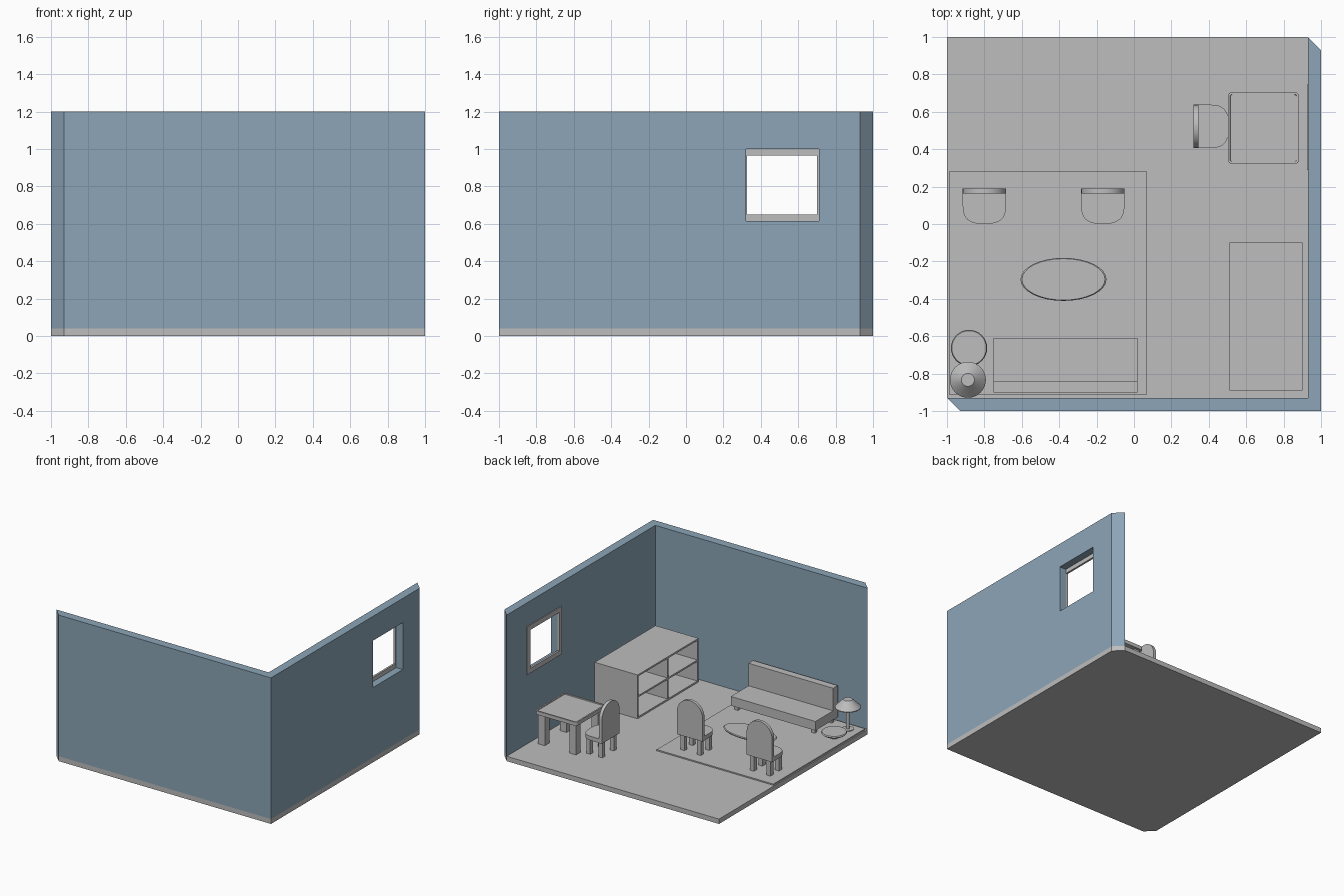
import bpy, bmesh, math
from mathutils import Matrix, Vector

if "Cube" in bpy.data.objects:
    bpy.data.objects.remove(bpy.data.objects["Cube"])


def material(name, rgb):
    m = bpy.data.materials.new(name)
    m.diffuse_color = (*rgb, 1)
    m.use_nodes = True
    m.node_tree.nodes["Principled BSDF"].inputs["Base Color"].default_value = m.diffuse_color
    return m


GRAY = material("light_gray", (0.51, 0.51, 0.51))
BLUE = material("dusty_blue", (0.265, 0.375, 0.475))
ID = Matrix.Identity(4)


def finish(name, bm, mat, matrix=ID, smooth=False):
    bmesh.ops.recalc_face_normals(bm, faces=bm.faces)
    me = bpy.data.meshes.new(name)
    bm.to_mesh(me)
    bm.free()
    me.transform(matrix)
    me.materials.append(mat)
    ob = bpy.data.objects.new(name, me)
    bpy.context.collection.objects.link(ob)
    if smooth:
        bpy.ops.object.select_all(action='DESELECT')
        ob.select_set(True)
        bpy.context.view_layer.objects.active = ob
        bpy.ops.object.shade_smooth_by_angle(angle=math.radians(35))
    return ob


def prism(name, outline, z0, z1, mat=GRAY, matrix=ID, smooth=False, inset=0):
    bm = bmesh.new()
    lo = [bm.verts.new((x, y, z0)) for x, y in outline]
    hi = [bm.verts.new((x, y, z1)) for x, y in outline]
    n = len(outline)
    bm.faces.new(lo[::-1])
    top = bm.faces.new(hi)
    for i in range(n):
        j = (i + 1) % n
        bm.faces.new((lo[i], lo[j], hi[j], hi[i]))
    if inset:
        bmesh.ops.recalc_face_normals(bm, faces=bm.faces)
        bmesh.ops.inset_region(bm, faces=[top], thickness=inset)
        res = bmesh.ops.inset_region(bm, faces=[top], thickness=0.002, depth=-0.006)
    return finish(name, bm, mat, matrix, smooth)


def box(name, x0, x1, y0, y1, z0, z1, mat=GRAY, matrix=ID):
    return prism(name, [(x0, y0), (x1, y0), (x1, y1), (x0, y1)], z0, z1, mat, matrix)


def lathe(name, profile, cx, cy, sy=1, sides=32):
    """Closed solid of revolution from (radius, z) rings."""
    bm = bmesh.new()
    rings = [[bm.verts.new((cx + r * math.cos(2 * math.pi * i / sides),
                            cy + sy * r * math.sin(2 * math.pi * i / sides), z))
              for i in range(sides)] for r, z in profile]
    bm.faces.new(rings[0])
    bm.faces.new(rings[-1])
    for a, b in zip(rings, rings[1:]):
        for i in range(sides):
            j = (i + 1) % sides
            bm.faces.new((a[i], a[j], b[j], b[i]))
    return finish(name, bm, GRAY, smooth=True)


# Room shell: both wall ends are cut at 45 degrees
prism("floor", [(-1, -.93), (-.93, -1), (1, -1), (1, .93), (.93, 1), (-1, 1)], 0, .04)
walls = prism("walls", [(-1, -.93), (-.93, -1), (1, -1), (1, .93), (.93, 1), (.93, -.93)],
              .04, 1.2, BLUE)

# Window opening
cutter = box("window_cutter", .85, 1.1, .322, .711, .615, 1.0, BLUE)
cutter.hide_render = True
mod = walls.modifiers.new("window_opening", 'BOOLEAN')
mod.object = cutter
mod.operation = 'DIFFERENCE'
mod.solver = 'EXACT'
bpy.context.view_layer.objects.active = walls
bpy.ops.object.modifier_apply(modifier=mod.name)
bpy.data.objects.remove(cutter)

# Window frame on the inner side
for nm, y0, y1, z0, z1 in (("bottom", .29, .745, .61, .65), ("top", .29, .745, .965, 1.005),
                           ("near", .29, .325, .65, .965), ("far", .70, .745, .65, .965)):
    box("window_frame_" + nm, .924, .94, y0, y1, z0, z1)

# Rug
box("rug", -.99, .07, -.912, .28, .04, .05)

# Bookcase, open towards -x, two by two compartments
T = .014
for nm, y0, y1 in (("side_front", -.89, -.89 + T), ("divider", -.502, -.488),
                   ("side_back", -.10 - T, -.10)):
    box("bookcase_" + nm, .51, .90, y0, y1, .04, .40)
for nm, z in (("bottom", .04), ("middle", .213), ("top", .386)):
    box("bookcase_" + nm, .51, .90, -.89, -.10, z, z + T)
box("bookcase_back", .885, .90, -.89, -.10, .04, .40)

# Sofa
box("sofa_seat", -.75, .02, -.90, -.61, .085, .16)
box("sofa_back", -.75, .02, -.90, -.84, .16, .345)
for x in (-.73, -.03):
    for y in (-.88, -.66):
        box("sofa_leg", x, x + .03, y, y + .03, .045, .085)

# Dining table with rounded corners and a shallow rim
corners = []
for k, (sx, sy) in enumerate(((1, 1), (-1, 1), (-1, -1), (1, -1))):
    for i in range(5):
        a = math.radians(90 * k + 22.5 * i)
        corners.append((.692 + sx * .168 + .022 * math.cos(a),
                        .513 + sy * .17 + .022 * math.sin(a)))
prism("dining_table_top", corners, .288, .318, inset=.012)
for sx in (-1, 1):
    for sy in (-1, 1):
        x, y = .692 + sx * .142, .513 + sy * .142
        box("dining_table_leg", x - .03, x + .03, y - .03, y + .03, .04, .29)


def chair(x, y, angle, z):
    """Chair with backrest along local y = 0, facing local -y."""
    m = Matrix.Translation((x, y, z)) @ Matrix.Rotation(angle, 4, 'Z')
    w = .116
    seat = [(w, 0), (-w, 0)]
    for i in range(17):
        a = math.pi * i / 16
        c, s = math.cos(a), math.sin(a)
        seat.append((-w * math.copysign(abs(c) ** .75, c), -.09 - .1 * s ** .75))
    prism("chair_seat", seat, .125, .16, matrix=m, smooth=True)
    back = [(-w, .14), (w, .14)] + [(w * math.cos(math.pi * i / 16),
                                     .315 + w * math.sin(math.pi * i / 16)) for i in range(17)]
    prism("chair_back", back, 0, .026, matrix=m @ Matrix.Rotation(math.pi / 2, 4, 'X'), smooth=True)
    for lx in (-.075, .075):
        for ly in (-.14, -.03):
            box("chair_leg", lx - .018, lx + .018, ly - .018, ly + .018, -.005, .13, matrix=m)


chair(-.80, .19, 0, .05)
chair(-.167, .19, 0, .05)
chair(.318, .522, math.pi / 2, .042)

# Low oval coffee table and round side table
lathe("coffee_table", [(.09, .045), (.09, .068), (.19, .074), (.222, .082), (.23, .09), (.222, .096)],
      -.377, -.296, .5)
lathe("side_table", [(.04, .045), (.04, .065), (.085, .075), (.097, .086), (.092, .095)], -.882, -.663)

# Floor lamp
lathe("lamp_base", [(.045, .045), (.045, .056)], -.888, -.833)
lathe("lamp_pole", [(.014, .05), (.014, .24)], -.888, -.833, sides=12)
lathe("lamp_shade", [(.096, .228), (.096, .234), (.035, .295)], -.888, -.833)
